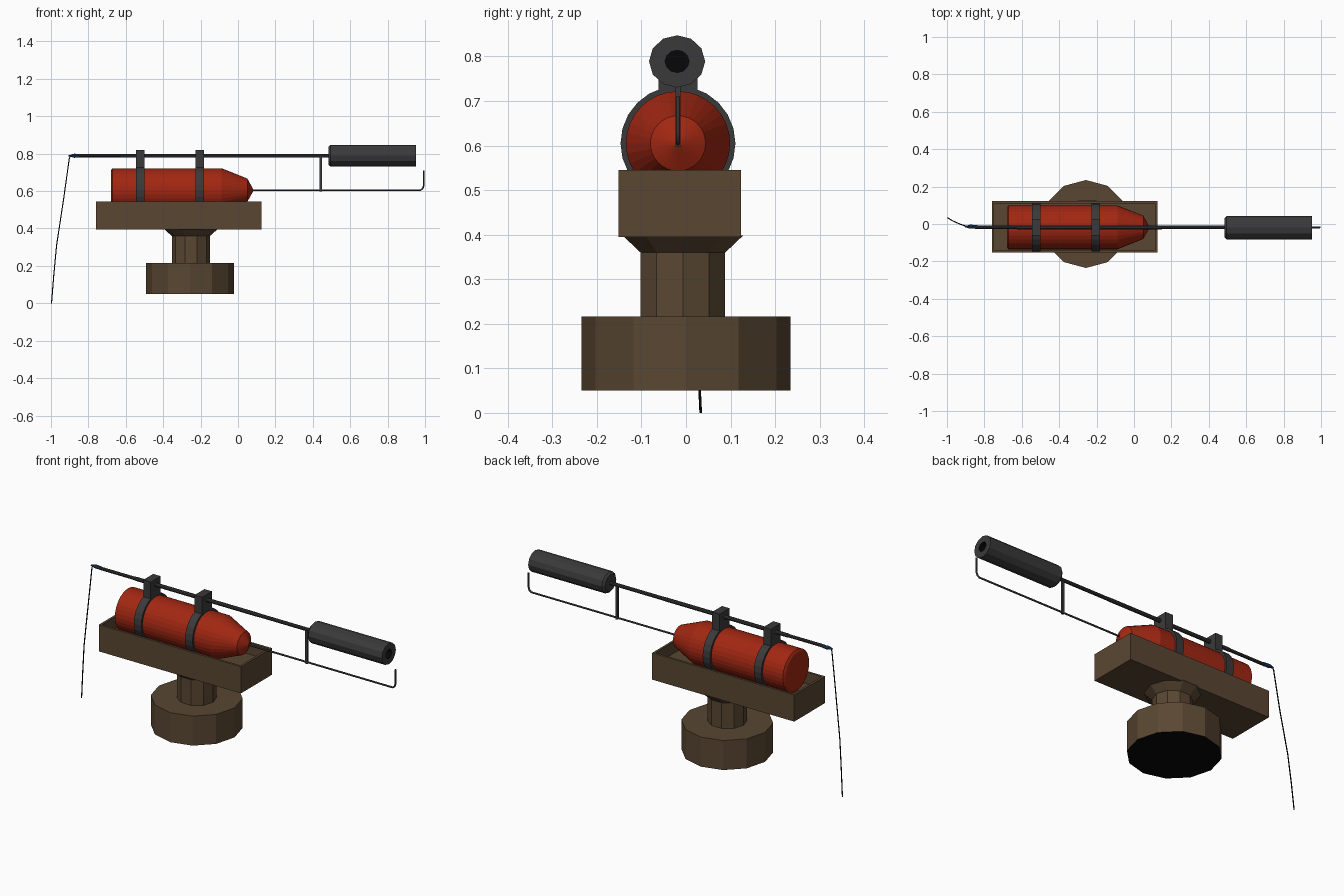
import bpy, bmesh, math
from mathutils import Vector

if "Cube" in bpy.data.objects:
    bpy.data.objects.remove(bpy.data.objects["Cube"])


def material(name, rgb):
    m = bpy.data.materials.new(name)
    m.diffuse_color = (*rgb, 1)
    m.use_nodes = True
    m.node_tree.nodes["Principled BSDF"].inputs["Base Color"].default_value = m.diffuse_color
    return m


BROWN = material("drab brown", (0.1, 0.062, 0.032))
RED = material("tank red", (0.36, 0.02, 0.006))
METAL = material("dark metal", (0.042, 0.042, 0.043))
BLUE = material("dark blue", (0.012, 0.05, 0.12))
BLACK = material("black", (0.002, 0.002, 0.002))


def finish(name, bm, *mats):
    bmesh.ops.remove_doubles(bm, verts=bm.verts, dist=1e-5)
    bmesh.ops.recalc_face_normals(bm, faces=bm.faces)
    me = bpy.data.meshes.new(name)
    bm.to_mesh(me)
    bm.free()
    for m in mats:
        me.materials.append(m)
    ob = bpy.data.objects.new(name, me)
    bpy.context.collection.objects.link(ob)
    return ob


def lathe(name, axis, centre, profile, n, mats, squash=1.0, closed=False, rule=None):
    """Revolve (position, radius) pairs about the x or z axis."""
    bm = bmesh.new()
    rings = []
    for t, r in profile:
        ring = []
        for i in range(n):
            a = 2 * math.pi * i / n
            u, v = r * math.cos(a), r * math.sin(a) * squash
            p = (t, u, v) if axis == "x" else (u, v, t)
            ring.append(bm.verts.new(Vector(p) + Vector(centre)))
        rings.append(ring)
    pairs = list(zip(rings, rings[1:]))
    if closed:
        pairs.append((rings[-1], rings[0]))
    for a, b in pairs:
        for i in range(n):
            j = (i + 1) % n
            bm.faces.new((a[i], a[j], b[j], b[i]))
    if not closed:
        bm.faces.new(rings[0])
        bm.faces.new(rings[-1])
    if rule:
        for f in bm.faces:
            f.material_index = int(rule(f))
    return finish(name, bm, *mats)


def box(name, lo, hi, mat):
    bm = bmesh.new()
    bmesh.ops.create_cube(bm, size=1)
    for v in bm.verts:
        v.co = [l + (c + 0.5) * (h - l) for c, l, h in zip(v.co, lo, hi)]
    return finish(name, bm, mat)


def wire(name, points, radius, mat):
    cu = bpy.data.curves.new(name, "CURVE")
    cu.dimensions = "3D"
    cu.bevel_depth = radius
    cu.bevel_resolution = 1
    cu.use_fill_caps = True
    sp = cu.splines.new("POLY")
    sp.points.add(len(points) - 1)
    for p, co in zip(sp.points, points):
        p.co = (*co, 1)
    cu.materials.append(mat)
    ob = bpy.data.objects.new(name, cu)
    bpy.context.collection.objects.link(ob)
    return ob


Y = -0.018          # centre line of tank and barrel
TANK_Z, BARREL_Z = 0.605, 0.789

# Pedestal: drum with black underside, neck and flared collar
lathe("pedestal_drum", "z", (-0.257, 0, 0), [(0.05, 0.235), (0.216, 0.235)], 12,
      (BROWN, BLACK), rule=lambda f: f.calc_center_median().z < 0.06)
lathe("pedestal_neck", "z", (-0.252, -0.007, 0),
      [(0.21, 0.102), (0.36, 0.102), (0.398, 0.145)], 10, (BROWN,), squash=0.98)

# Open tray: box with its top inset and sunk
tray = box("tray", (-0.76, -0.152, 0.395), (0.125, 0.123, 0.545), BROWN)
bm = bmesh.new()
bm.from_mesh(tray.data)
top = max(bm.faces, key=lambda f: f.calc_center_median().z)
bmesh.ops.inset_region(bm, faces=[top], thickness=0.018)
floor = bmesh.ops.extrude_discrete_faces(bm, faces=[top])["faces"][0]
bmesh.ops.translate(bm, verts=floor.verts, vec=(0, 0, -0.065))
bm.to_mesh(tray.data)
bm.free()

# Fuel tank with conical nose
lathe("tank", "x", (0, Y, TANK_Z),
      [(-0.68, 0.103), (-0.672, 0.117), (-0.088, 0.117), (0.05, 0.062), (0.08, 0.008)],
      32, (RED,))

# Two straps with clamp blocks holding the barrel
for label, x in (("rear", -0.523), ("front", -0.204)):
    h = 0.023
    lathe(label + "_strap", "x", (x, Y, TANK_Z),
          [(-h, 0.112), (-h, 0.129), (h, 0.129), (h, 0.112)], 24, (METAL,), closed=True)
    box(label + "_clamp", (x - h, Y - 0.044, 0.70), (x + h, Y + 0.044, 0.82), METAL)

# Barrel: thin tube with a slightly thicker middle
lathe("barrel", "x", (0, Y, BARREL_Z),
      [(-0.85, 0.009), (-0.63, 0.009), (-0.62, 0.011), (0.14, 0.011), (0.15, 0.01),
       (0.49, 0.01)], 10, (METAL,))
lathe("hose_fitting", "x", (0, Y + 0.004, BARREL_Z),
      [(-0.905, 0.003), (-0.875, 0.011), (-0.838, 0.008)], 8, (BLUE,))

# Muzzle shroud with dark bore
lathe("muzzle", "x", (0, Y - 0.002, BARREL_Z),
      [(0.483, 0.05), (0.495, 0.063), (0.953, 0.063), (0.953, 0.027), (0.80, 0.027)],
      12, (METAL, BLACK), squash=0.93,
      rule=lambda f: f.calc_center_median().x > 0.79
      and all((Vector((v.co.y - Y, v.co.z - BARREL_Z))).length < 0.032 for v in f.verts))

# Pilot line under the barrel and its strut
wire("pilot_line", [(0.06, Y, TANK_Z), (0.975, Y, TANK_Z), (0.987, Y, 0.613),
                    (0.993, Y, 0.63), (0.993, Y, 0.71)], 0.005, METAL)
box("pilot_strut", (0.435, Y - 0.006, 0.597), (0.448, Y + 0.006, 0.785), METAL)

# Hanging hose at the rear
wire("hanging_hose", [(-0.87, -0.014, 0.792), (-0.895, -0.012, 0.79), (-0.902, -0.01, 0.775),
                      (-0.932, 0.0, 0.56), (-0.97, 0.017, 0.31), (-0.985, 0.026, 0.15),
                      (-0.997, 0.033, 0.0)], 0.003, BLACK)
